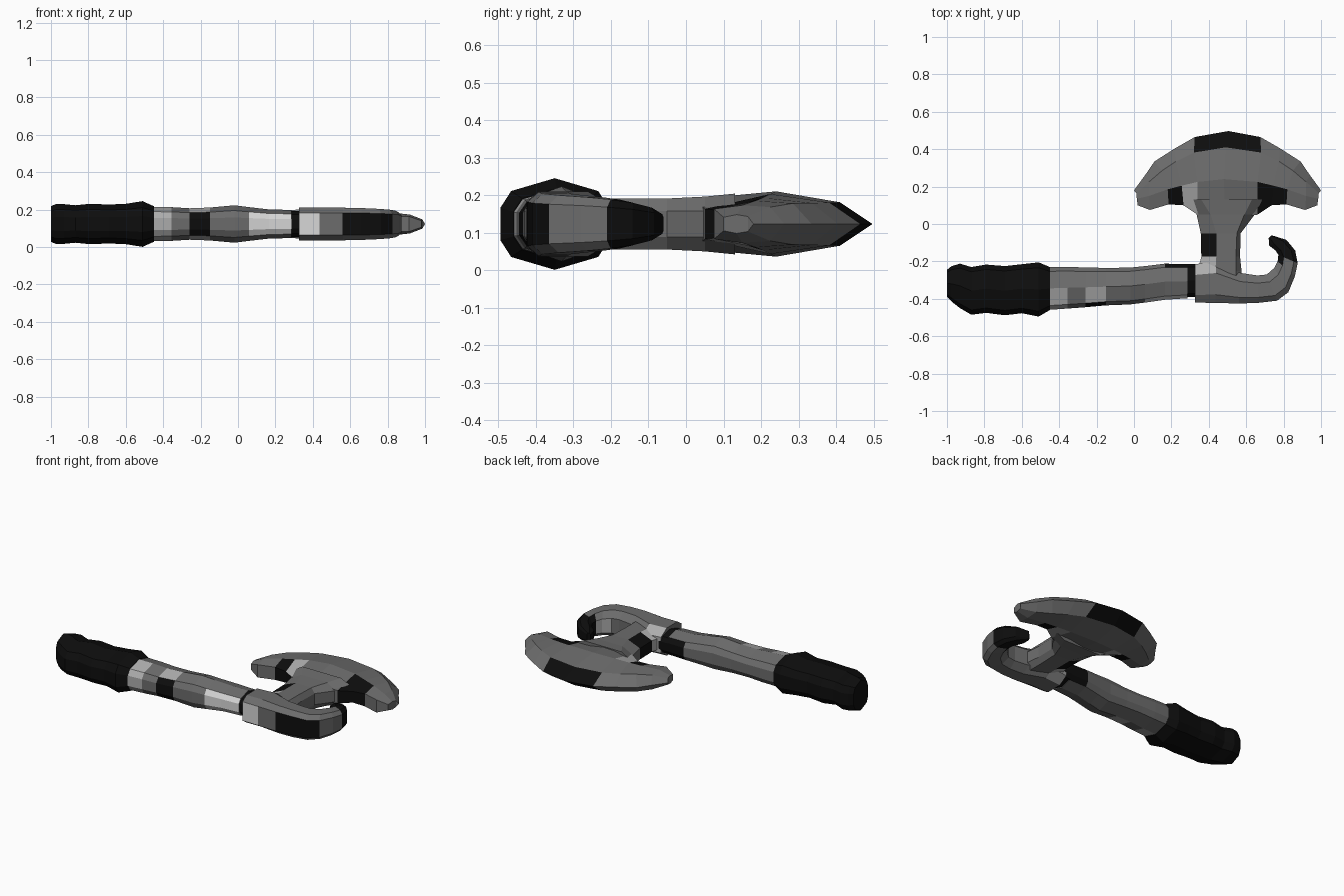
import bpy, bmesh
from mathutils import Vector

if "Cube" in bpy.data.objects:
    bpy.data.objects.remove(bpy.data.objects["Cube"])

ZC = 0.123  # mid-plane height of the axe


def material(name, v):
    m = bpy.data.materials.new(name)
    m.diffuse_color = (v, v, v, 1)
    m.use_nodes = True
    m.node_tree.nodes["Principled BSDF"].inputs["Base Color"].default_value = m.diffuse_color
    return m


MATS = [material("steel grey", 0.15), material("black", 0.004),
        material("light grey", 0.42), material("pale grey", 0.68)]
GREY, BLACK, LIGHT, PALE = range(4)


def finish(name, bm, rule):
    """Clean the mesh, colour each face by a rule, add the object."""
    bmesh.ops.remove_doubles(bm, verts=bm.verts, dist=0.0005)
    bmesh.ops.dissolve_degenerate(bm, edges=bm.edges, dist=0.0005)
    bmesh.ops.recalc_face_normals(bm, faces=bm.faces)
    bm.normal_update()
    for f in bm.faces:
        f.material_index = rule(f.calc_center_median(), f.normal)
    me = bpy.data.meshes.new(name)
    bm.to_mesh(me)
    bm.free()
    for m in MATS:
        me.materials.append(m)
    bpy.context.collection.objects.link(bpy.data.objects.new(name, me))


def shell(name, rows, rule):
    """Plate from a grid of (x, y, half thickness), mirrored about mid-plane."""
    bm = bmesh.new()
    up = [[bm.verts.new((x, y, ZC + h)) for x, y, h in r] for r in rows]
    dn = [[bm.verts.new((x, y, ZC - h)) for x, y, h in r] for r in rows]
    n, m = len(rows), len(rows[0])
    for g in (up, dn):
        for i in range(n - 1):
            for j in range(m - 1):
                bm.faces.new((g[i][j], g[i + 1][j], g[i + 1][j + 1], g[i][j + 1]))
    rim = ([(i, 0) for i in range(n)] + [(n - 1, j) for j in range(1, m)]
           + [(i, m - 1) for i in range(n - 2, -1, -1)]
           + [(0, j) for j in range(m - 2, 0, -1)])
    for (a, b), (c, d) in zip(rim, rim[1:] + rim[:1]):
        bm.faces.new((up[a][b], up[c][d], dn[c][d], dn[a][b]))
    finish(name, bm, rule)


# Ten-sided shaft cross-section (y, z), symmetric top to bottom
HALF = [(-1, .35), (-.8, .72), (0, 1), (.8, .72), (1, .35)]
SECTION = HALF + [(y, -z) for y, z in reversed(HALF)]


def shaft(name, stations, rule):
    """Loft the section along x through (x, y back, y front, half height)."""
    bm = bmesh.new()
    rings = []
    for x, yb, yf, h in stations:
        c, w = (yb + yf) / 2, (yb - yf) / 2
        rings.append([bm.verts.new((x, c + w * y, ZC + h * z)) for y, z in SECTION])
    k = len(SECTION)
    for a, b in zip(rings, rings[1:]):
        for i in range(k):
            bm.faces.new((a[i], a[(i + 1) % k], b[(i + 1) % k], b[i]))
    bm.faces.new(rings[0])
    bm.faces.new(rings[-1])
    finish(name, bm, rule)


# Grip
shaft("grip", [(-1, -.245, -.39, .095), (-.975, -.225, -.415, .106),
               (-.93, -.212, -.45, .106), (-.87, -.23, -.485, .1),
               (-.79, -.217, -.475, .108), (-.69, -.225, -.488, .104),
               (-.6, -.215, -.477, .108), (-.51, -.205, -.495, .122),
               (-.45, -.23, -.46, .095)], lambda c, n: BLACK)


# Handle with painted bands on its front side
def handle_rule(c, n):
    if n.y < -.6:
        for end, col in ((-.355, LIGHT), (-.26, GREY), (-.15, BLACK),
                         (.06, GREY), (.3, PALE)):
            if c.x < end:
                return col
    if n.y < -.1 and (c.x < -.36 or -.26 < c.x < -.15):
        return LIGHT
    if n.y > .5 and c.x > .15:
        return BLACK
    return GREY


shaft("handle", [(-.47, -.23, -.46, .092), (-.355, -.23, -.452, .09),
                 (-.26, -.232, -.445, .084), (-.15, -.235, -.435, .088),
                 (-.02, -.233, -.43, .1), (.06, -.225, -.42, .09),
                 (.165, -.212, -.405, .078), (.285, -.215, -.397, .075)], handle_rule)

# Dark collar between handle and head
shaft("collar", [(.28, -.213, -.39, .07), (.34, -.213, -.39, .07)],
      lambda c, n: BLACK)


# Head socket running into the curled hook: (outer xy, inner xy, thickness)
HOOK = [((.325, -.42), (.325, -.215), 1), ((.435, -.422), (.44, -.2), 1),
        ((.56, -.425), (.57, -.262), 1), ((.66, -.422), (.66, -.275), .98),
        ((.765, -.41), (.71, -.27), .93), ((.825, -.365), (.75, -.235), .88),
        ((.86, -.28), (.768, -.2), .82), ((.875, -.21), (.772, -.165), .75),
        ((.862, -.142), (.755, -.14), .65), ((.815, -.085), (.722, -.115), .5),
        ((.735, -.06), (.72, -.075), .3)]


def hook_row(o, i, s):
    o, i = Vector(o), Vector(i)
    return [(*o.lerp(i, t), h * s) for t, h in
            ((0, .06), (.2, .087), (.72, .087), (1, .05))]


def hook_rule(c, n):
    if c.y > -.2 and c.x > .6:
        return BLACK
    if abs(n.z) < .5:
        if n.y < -.5:
            return PALE if c.x < .43 and c.y < -.35 else GREY if c.x < .55 else BLACK
        if c.x > .73 and n.x < -.3:
            return LIGHT
    if c.x < .45 and c.y > -.26 and n.y > .2:
        return LIGHT
    return GREY


shell("hook", [hook_row(*r) for r in HOOK], hook_rule)


# Neck joining socket and blade: (y, left edge, left ridge, right ridge, right edge)
NECK = [(-.3, .33, .43, .545, .58), (-.25, .34, .435, .545, .575),
        (-.175, .36, .44, .545, .567), (-.05, .357, .44, .55, .57),
        (.05, .335, .41, .59, .645), (.13, .28, .36, .63, .72)]


def neck_rule(c, n):
    if c.x < .42 and c.y < -.05:
        return LIGHT if c.y < -.17 else BLACK
    return GREY


shell("neck", [[(a, y, .035), (b, y, .068 + max(0, y) * .1),
                (d, y, .068 + max(0, y) * .1), (e, y, .035)]
               for y, a, b, d, e in NECK], neck_rule)

# Crescent blade: left half columns of (cutting edge, bevel, ridge, lower edge)
LEFT = [[(0, .18, 0), (.012, .165, .02), (.015, .135, .025), (.02, .1, .018)],
        [(.06, .262, 0), (.08, .225, .045), (.08, .15, .05), (.085, .075, .04)],
        [(.11, .335, 0), (.15, .285, .055), (.18, .185, .062), (.185, .105, .04)],
        [(.22, .405, 0), (.225, .335, .056), (.255, .205, .07), (.265, .1, .035)],
        [(.325, .465, 0), (.32, .382, .057), (.34, .225, .08), (.34, .05, .04)]]
MID = [[(.505, .497, 0), (.49, .41, .058), (.48, .24, .087), (.49, .02, .066)]]
RIGHT = [[(1 - x, y, h) for x, y, h in col] for col in reversed(LEFT)]


def blade_rule(c, n):
    d = abs(c.x - .5)
    arc = .46 - .78 * d * d          # runs inside the bevelled edge band
    if c.y > arc - .02 and d < .37 and c.y > .27:
        return BLACK
    if c.y < .17 and .17 < d < .34 and n.y < -.2:
        return LIGHT if abs(n.z) > .6 and d < .2 else BLACK
    return GREY


shell("blade", LEFT + MID + RIGHT, blade_rule)
